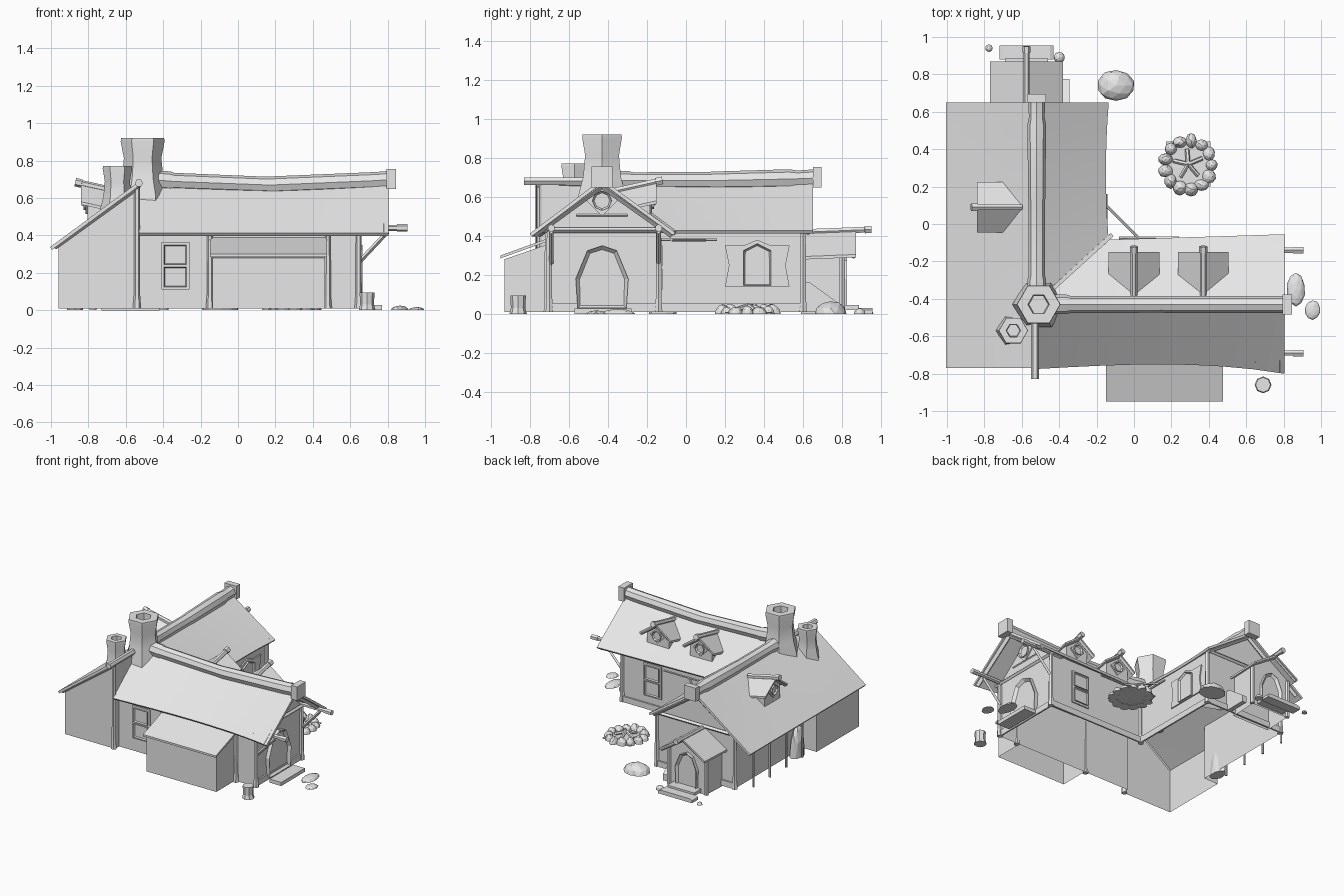
import bpy, bmesh, math, random
from mathutils import Matrix, Vector

random.seed(4)
if "Cube" in bpy.data.objects:
    bpy.data.objects.remove(bpy.data.objects["Cube"])

GREY = bpy.data.materials.new("plain grey")
GREY.use_nodes = True
GREY.diffuse_color = (0.8, 0.8, 0.8, 1)
GREY.node_tree.nodes["Principled BSDF"].inputs["Base Color"].default_value = (0.8, 0.8, 0.8, 1)

BACK, LEFT, FRONT, RIGHT = 0, math.pi / 2, math.pi, -math.pi / 2
GABLE = 0.635  # x of the long wing's end wall


def place(x, y, turn=0, z=0):
    return Matrix.Translation((x, y, z)) @ Matrix.Rotation(turn, 4, "Z")


def finish(name, bm, smooth=False):
    mesh = bpy.data.meshes.new(name)
    bm.to_mesh(mesh)
    bm.free()
    mesh.materials.append(GREY)
    ob = bpy.data.objects.new(name, mesh)
    bpy.context.collection.objects.link(ob)
    if smooth:
        bpy.ops.object.select_all(action="DESELECT")
        ob.select_set(True)
        bpy.context.view_layer.objects.active = ob
        bpy.ops.object.shade_smooth_by_angle(angle=math.radians(35))
    return ob


def wall(name, *points):
    bm = bmesh.new()
    bm.faces.new([bm.verts.new(p) for p in points])
    finish(name, bm)


def prism(name, outline, depth, m, inset=0, open_base=False):
    """Extrude an (x, z) outline along local +y, optionally sinking a panel in its face."""
    bm = bmesh.new()
    near = [bm.verts.new((u, 0, v)) for u, v in outline]
    far = [bm.verts.new((u, depth, v)) for u, v in outline]
    bm.faces.new(near)
    cap = bm.faces.new(far)
    for i in range(len(near)):
        j = (i + 1) % len(near)
        bm.faces.new((near[i], near[j], far[j], far[i]))
    bmesh.ops.recalc_face_normals(bm, faces=bm.faces)
    if inset:
        bmesh.ops.inset_individual(bm, faces=[cap], thickness=inset, depth=-depth * 0.7)
    if open_base:
        bmesh.ops.delete(bm, geom=[f for f in bm.faces if f.normal.z < -0.9], context="FACES")
    bm.transform(m)
    finish(name, bm)


def box(name, x0, x1, y0, y1, z0, z1):
    prism(name, [(x0, z0), (x1, z0), (x1, z1), (x0, z1)], y1 - y0, place(0, y0))


def tube(name, points, radii, sides=6, smooth=False):
    """Rings of the given radii along a nearly straight path."""
    points = [Vector(p) for p in points]
    axis = points[-1] - points[0]
    turn = Vector((0, 0, 1)).rotation_difference(axis)
    bm = bmesh.new()
    rings = []
    for p, r in zip(points, radii):
        rings.append([bm.verts.new(p + turn @ Vector((r * math.cos(a), r * math.sin(a), 0)))
                      for a in (2 * math.pi * k / sides for k in range(sides))])
    for a, b in zip(rings, rings[1:]):
        for i in range(sides):
            j = (i + 1) % sides
            bm.faces.new((a[i], a[j], b[j], b[i]))
    bm.faces.new(rings[0])
    bm.faces.new(rings[-1])
    bmesh.ops.recalc_face_normals(bm, faces=bm.faces)
    finish(name, bm, smooth)


def beam(name, a, b, r=0.015, sides=6):
    tube(name, [a, b], [r, r], sides)


def rock(name, x, y, sx, sy, h):
    bm = bmesh.new()
    bmesh.ops.create_icosphere(bm, subdivisions=2, radius=1)
    for v in bm.verts:
        v.co *= random.uniform(0.94, 1.04)
        v.co = Vector((x + v.co.x * sx, y + v.co.y * sy, max(0, v.co.z * h)))
    finish(name, bm)


def sheet(name, pairs):
    """Roof slope through pairs of ridge and eave points."""
    bm = bmesh.new()
    rows = [[bm.verts.new(Vector(a).lerp(Vector(b), k / 3)) for k in range(4)] for a, b in pairs]
    for a, b in zip(rows, rows[1:]):
        for k in range(3):
            bm.faces.new((a[k], a[k + 1], b[k + 1], b[k]))
    ob = finish(name, bm, True)
    mod = ob.modifiers.new("thickness", "SOLIDIFY")
    mod.thickness, mod.offset = 0.018, 0
    ob.modifiers.new("crisp rim", "EDGE_SPLIT").split_angle = math.radians(35)


def arch(hw, z0, spring, top):
    return [(-hw, z0), (hw, z0), (hw * 1.08, spring), (hw * 0.6, top - 0.025), (0, top),
            (-hw * 0.6, top - 0.025), (-hw * 1.08, spring)]


def ngon(r, z, sides=8):
    return [(r * math.cos(2 * math.pi * k / sides), z + r * math.sin(2 * math.pi * k / sides))
            for k in range(sides)]


def round_window(name, m, r, z):
    prism(name, ngon(r, z), 0.022, m, r * 0.25)
    prism(name + "_diamond", ngon(r * 1.6, z, 4), 0.01, m)


def gabled(name, m, hw, length, eave, ridge, whw, inset, z0, r, overhang, rise):
    """Small gabled structure whose open end faces local +y and tips up by rise."""
    shear = Matrix.Identity(4)
    shear[2][1] = rise
    m = m @ shear
    t = 0.015
    prism(name + "_roof", [(-hw, eave), (0, ridge), (hw, eave), (hw, eave - t), (0, ridge - t),
                           (-hw, eave - t)], length, m @ place(0, -length))
    top = ridge - t - (ridge - eave) * whw / hw
    prism(name + "_walls", [(-whw, z0), (whw, z0), (whw, top), (0, ridge - t), (-whw, top)],
          length - inset, m @ place(0, -length), open_base=True)
    tube(name + "_ridge", [m @ Vector((0, y, ridge)) for y in
                           (-length, overhang - 0.035, overhang - 0.034, overhang)],
         [r, r, r * 1.25, r * 1.25])
    for s in (-1, 1):
        beam(name + "_rafter", m @ Vector((s * hw * 0.95, -0.012, eave - 0.015)),
             m @ Vector((0, -0.012, ridge - 0.02)), r * 0.5, 4)


# Main roofs, sagging slightly toward the middle
T = [k / 8 for k in range(9)]
sag = lambda t: (2 * t - 1) ** 2
ridge_a = lambda t: (-0.53 + 1.335 * t, -0.43, 0.65 + 0.03 * sag(t))
ridge_b = lambda t, y0: (-0.525, y0 + (0.65 - y0) * t, 0.66 + 0.02 * sag(t))
sheet("long_roof_front", [(ridge_a(t), (-0.53 + 1.335 * t, -0.745 - (0.025 + 0.025 * t) * sag(t), 0.405))
                          for t in T])
sheet("long_roof_back", [(ridge_a(t), (-0.16 + 0.965 * t, -0.09 + 0.03 * t, 0.41)) for t in T])
sheet("cross_roof_right", [(ridge_b(t, -0.43), (-0.155 + 0.015 * sag(t), -0.09 + 0.74 * t, 0.42)) for t in T])
sheet("cross_roof_left", [(ridge_b(t, -0.77), (-1.0, -0.77 + 1.42 * t, 0.33)) for t in T])

# Ridge logs with swollen joints and squared ends
tube("long_ridge_log", [(x, -0.43, 0.67 + 0.03 * ((x - 0.17) / 0.65) ** 2) for x in
                        (-0.45, -0.36, -0.34, 0.15, 0.19, 0.74, 0.8)],
     [0.052, 0.052, 0.046, 0.044, 0.046, 0.046, 0.046], 8, True)
box("long_ridge_end", 0.795, 0.845, -0.483, -0.377, 0.648, 0.755)
tube("cross_ridge_log", [(-0.52, y, 0.683 + 0.03 * max(0, y) ** 2) for y in
                         (-0.4, -0.3, -0.27, 0.1, 0.14, 0.53, 0.57, 0.66)],
     [0.05, 0.05, 0.043, 0.043, 0.046, 0.05, 0.042, 0.045], 8, True)
box("cross_ridge_end", -0.57, -0.47, 0.65, 0.695, 0.648, 0.752)
beam("front_ridge_pole", (-0.53, -0.83, 0.68), (-0.53, -0.5, 0.68), 0.022)

# Outer walls, open underneath
wall("long_front_wall", (-0.53, -0.7, 0.01), (GABLE, -0.7, 0.01), (GABLE, -0.7, 0.44), (-0.53, -0.7, 0.44))
wall("long_back_wall", (GABLE, -0.14, 0.01), (-0.18, -0.14, 0.01), (-0.18, -0.14, 0.44), (GABLE, -0.14, 0.44))
wall("long_gable_wall", (GABLE, -0.7, 0.01), (GABLE, -0.14, 0.01), (GABLE, -0.14, 0.44),
     (GABLE, -0.43, 0.66), (GABLE, -0.7, 0.44))
wall("cross_right_wall", (-0.18, -0.14, 0.01), (-0.18, 0.6, 0.01), (-0.18, 0.6, 0.43), (-0.18, -0.14, 0.43))
wall("cross_back_gable", (-0.18, 0.6, 0.01), (-0.84, 0.6, 0.01), (-0.84, 0.6, 0.435), (-0.52, 0.6, 0.67),
     (-0.18, 0.6, 0.435))
wall("cross_left_wall", (-0.84, 0.6, 0.01), (-0.84, -0.23, 0.01), (-0.84, -0.23, 0.435), (-0.84, 0.6, 0.435))
wall("side_room_wall", (-0.96, -0.23, 0.01), (-0.96, -0.75, 0.01), (-0.96, -0.75, 0.35), (-0.96, -0.23, 0.35))
wall("side_room_end", (-0.84, -0.23, 0.01), (-0.96, -0.23, 0.01), (-0.96, -0.23, 0.35), (-0.84, -0.23, 0.435))
wall("front_half_gable", (-0.96, -0.75, 0.01), (-0.53, -0.75, 0.01), (-0.53, -0.75, 0.67), (-0.96, -0.75, 0.35))
wall("front_return", (-0.53, -0.75, 0.01), (-0.53, -0.7, 0.01), (-0.53, -0.7, 0.44), (-0.53, -0.43, 0.66),
     (-0.53, -0.75, 0.67))

# Sills along the wall feet
box("gable_sill", GABLE, GABLE + 0.012, -0.7, -0.14, 0.01, 0.055)
box("back_sill", -0.18, GABLE, -0.14, -0.128, 0.01, 0.055)
box("cross_sill", -0.18, -0.168, -0.14, 0.6, 0.01, 0.055)
box("cross_gable_sill", -0.84, -0.18, 0.6, 0.612, 0.01, 0.055)

# Front lean-to
prism("lean_to_walls", [(-0.93, 0.01), (-0.7, 0.01), (-0.7, 0.36), (-0.93, 0.28)], 0.6,
      place(0.465, 0, LEFT), open_base=True)
prism("lean_to_roof", [(-0.95, 0.285), (-0.7, 0.375), (-0.7, 0.39), (-0.95, 0.3)], 0.625,
      place(0.475, 0, LEFT))

# Posts, tie beams, purlins, braces and rafters
for x, y, h in [(-0.54, -0.75, 0.66), (-0.15, -0.71, 0.42), (0.48, -0.71, 0.42), (0.645, -0.7, 0.44),
                (0.645, -0.14, 0.44), (-0.17, 0.6, 0.43), (-0.84, 0.6, 0.43), (-0.18, -0.14, 0.43)]:
    tube("corner_post", [(x, y, z) for z in (0.01, 0.08, h)], [0.022, 0.017, 0.015])
beam("gable_tie", (0.65, -0.74, 0.43), (0.65, -0.1, 0.43), 0.014, 4)
beam("gable_collar", (0.64, -0.56, 0.505), (0.64, -0.3, 0.505), 0.006, 4)
beam("cross_gable_tie", (-0.8, 0.612, 0.43), (-0.16, 0.612, 0.43), 0.014, 4)
for y, eave in ((-0.69, -0.78), (-0.14, -0.07)):
    beam("purlin", (0.55, y, 0.44), (0.87, y, 0.44), 0.016)
    beam("purlin_end", (0.85, y, 0.44), (0.905, y, 0.44), 0.02)
    beam("purlin_brace", (0.65, y, 0.26), (0.8, y, 0.42), 0.012, 4)
    beam("gable_rafter", (0.78, eave, 0.405), (0.78, -0.43, 0.66), 0.018, 4)
for x, z in ((-0.16, 0.415), (-0.96, 0.345)):
    beam("cross_rafter", (x, 0.625, z), (-0.52, 0.625, 0.66), 0.015, 4)
beam("front_rafter", (-0.98, -0.755, 0.335), (-0.53, -0.755, 0.66), 0.012, 4)
beam("valley_beam", (-0.45, -0.36, 0.64), (-0.12, -0.06, 0.415), 0.015, 4)
beam("corner_rail_cross", (-0.15, -0.13, 0.38), (-0.15, 0.16, 0.38), 0.008)
beam("corner_rail_long", (-0.08, -0.075, 0.38), (0.24, -0.075, 0.38), 0.008)
beam("corner_rail_brace", (-0.15, 0.1, 0.38), (0.02, -0.07, 0.38), 0.008)
for y in (-0.1, 0.1, 0.3, 0.5):
    beam("eave_pole", (-0.93, y, 0.01), (-0.93, y, 0.37), 0.009)

# Chimneys with hollow tops
for name, x, y, z0, z1, r in (("main_chimney", -0.51, -0.43, 0.56, 0.92, 0.115),
                              ("small_chimney", -0.645, -0.57, 0.5, 0.77, 0.077)):
    h = z1 - z0
    tube(name, [(x, y, z0 + h * f) for f in (0, 0.15, 0.4, 0.7, 0.95, 1, 1, 0.7)],
         [r * f for f in (1.25, 1.2, 0.97, 0.87, 1.02, 1, 0.5, 0.45)], 6, True)

# Dormers with round windows
for m in (place(0, -0.15), place(0.37, -0.15), place(-0.84, 0.09, LEFT)):
    gabled("dormer", m, 0.135, 0.24, 0.58, 0.678, 0.095, 0.035, 0.46, 0.018, 0.03, 0.22)
    round_window("dormer_window", m @ place(0, -0.035), 0.038, 0.575)

# Back porch, its door and steps
gabled("porch", place(-0.575, 0.87), 0.195, 0.28, 0.305, 0.43, 0.155, 0.07, 0.01, 0.017, 0.08, 0.04)
prism("porch_door", arch(0.085, 0.03, 0.18, 0.3), 0.025, place(-0.575, 0.8), 0.018)
for x in (-0.735, -0.415):
    beam("porch_post", (x, 0.8, 0.01), (x, 0.8, 0.3), 0.016)
prism("porch_step", [(-0.72, 0), (-0.43, 0), (-0.43, 0.02), (-0.45, 0.03), (-0.7, 0.03), (-0.72, 0.02)],
      0.075, place(0, 0.88))
box("porch_upper_step", -0.69, -0.46, 0.8, 0.885, 0.02, 0.045)
prism("porch_side_ramp", [(0.6, 0.01), (0.775, 0.01), (0.775, 0.06), (0.63, 0.165), (0.6, 0.165)], 0.035,
      place(-0.345, 0, LEFT))

# Gable door, windows and shutters
prism("gable_door", arch(0.125, 0.03, 0.18, 0.35), 0.03, place(GABLE, -0.43, RIGHT), 0.02)
box("gable_step", 0.67, 0.77, -0.57, -0.28, 0.0, 0.028)
round_window("gable_window", place(GABLE, -0.43, RIGHT), 0.05, 0.58)
prism("cross_window_plate", [(-0.165, 0.14), (0.165, 0.14), (0.145, 0.25), (0.165, 0.35), (0.07, 0.35),
                             (0, 0.38), (-0.07, 0.35), (-0.165, 0.35), (-0.145, 0.25)], 0.009,
      place(-0.18, 0.365, RIGHT))
prism("cross_window", [(-0.07, 0.145), (0.07, 0.145), (0.07, 0.325), (0, 0.36), (-0.07, 0.325)], 0.022,
      place(-0.18, 0.365, RIGHT), 0.012)
for name, x, y, turn in (("front_window", -0.335, -0.7, FRONT), ("back_window", 0.38, -0.14, BACK)):
    m = place(x, y, turn)
    prism(name + "_frame", [(-0.075, 0.11), (0.075, 0.11), (0.075, 0.365), (-0.075, 0.365)], 0.009, m)
    for z in (0.125, 0.245):
        prism(name + "_pane", [(-0.06, z), (0.06, z), (0.06, z + 0.105), (-0.06, z + 0.105)], 0.02, m, 0.01)

# Fire ring on an ash plate with crossed logs
box("ash_plate", 0.17, 0.41, 0.2, 0.44, 0.004, 0.01)
for k in range(13):
    a = 2 * math.pi * k / 13
    rock("fire_stone", 0.29 + 0.125 * math.cos(a), 0.315 + 0.13 * math.sin(a), random.uniform(0.03, 0.042),
         random.uniform(0.03, 0.042), random.uniform(0.035, 0.06))
for k in range(5):
    a = 2 * math.pi * k / 5 + 0.4
    beam("fire_log", (0.29 + 0.08 * math.cos(a), 0.32 + 0.08 * math.sin(a), 0.02), (0.29, 0.32, 0.045), 0.012)

# Stump, boulders and stepping stones
tube("stump", [(0.69, -0.86, z) for z in (0, 0.03, 0.095)], [0.045, 0.037, 0.04], 8)
rock("boulder", -0.095, 0.74, 0.1, 0.085, 0.065)
rock("standing_stone", -0.87, -0.12, 0.045, 0.07, 0.25)
rock("stepping_stone", 0.865, -0.35, 0.05, 0.09, 0.025)
rock("stepping_stone", 0.955, -0.46, 0.043, 0.052, 0.018)
rock("pebble", -0.4, 0.89, 0.03, 0.03, 0.03)
rock("pebble", -0.775, 0.94, 0.02, 0.02, 0.02)
